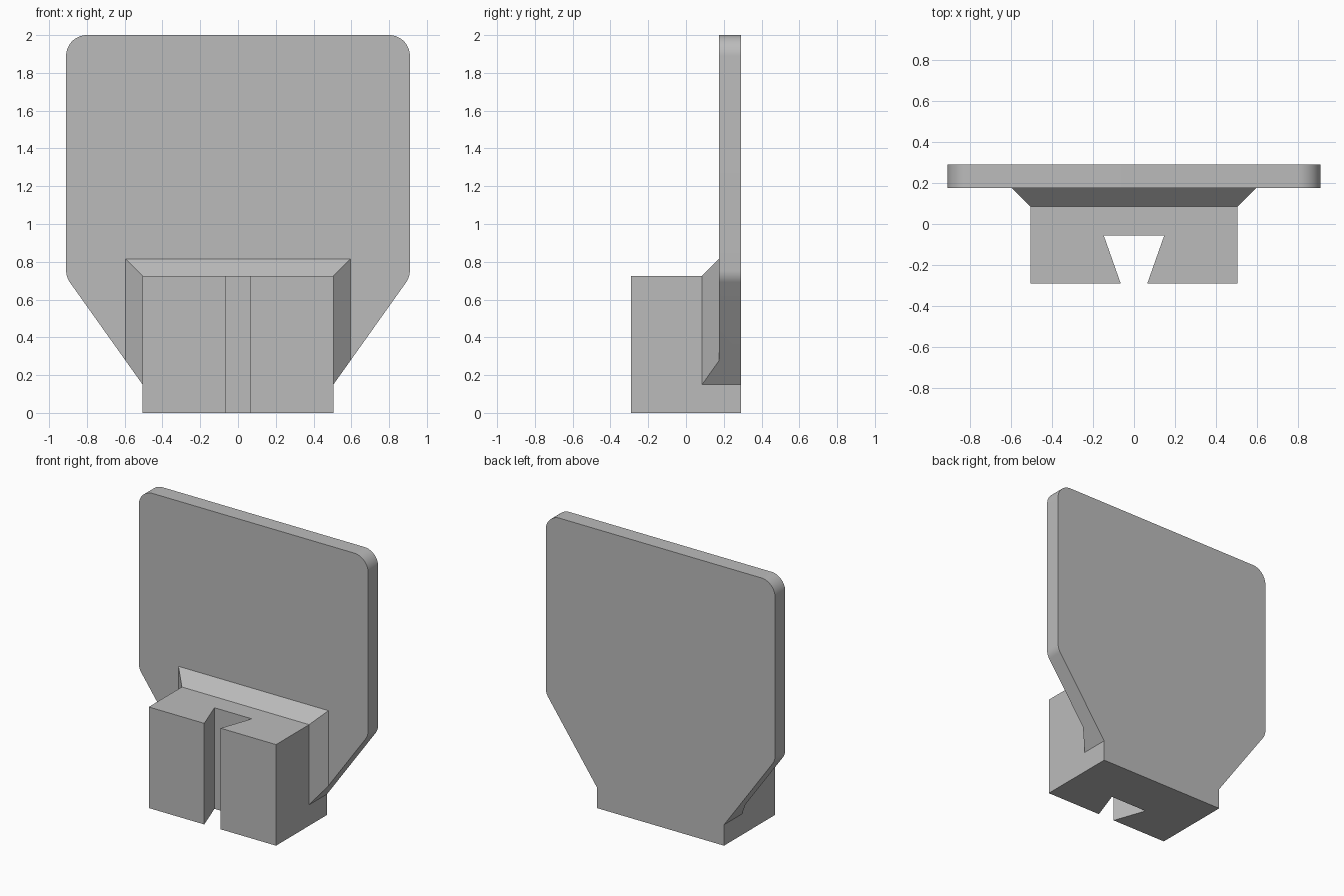
import bpy, bmesh, math
from mathutils import Vector

cube = bpy.data.objects.get("Cube")
if cube:
    bpy.data.objects.remove(cube, do_unlink=True)

grey = bpy.data.materials.new("light_grey")
grey.use_nodes = True
colour = (0.5, 0.5, 0.5, 1)
grey.diffuse_color = colour
grey.node_tree.nodes["Principled BSDF"].inputs["Base Color"].default_value = colour

# Shared dimensions
BLOCK_X, BLOCK_TOP = 0.505, 0.725
FRONT, BACK, PLATE_FRONT = -0.29, 0.29, 0.175
SHOULDER = 0.15
SLOPE = 1.405
FLARE = 0.09


def make_object(name, bm):
    bmesh.ops.recalc_face_normals(bm, faces=bm.faces)
    mesh = bpy.data.meshes.new(name)
    bm.to_mesh(mesh)
    bm.free()
    mesh.materials.append(grey)
    obj = bpy.data.objects.new(name, mesh)
    bpy.context.collection.objects.link(obj)
    return obj


def prism(name, points, direction):
    """Extrude a closed outline along a direction."""
    bm = bmesh.new()
    face = bm.faces.new([bm.verts.new(p) for p in points])
    geom = bmesh.ops.extrude_face_region(bm, geom=[face])["geom"]
    verts = [g for g in geom if isinstance(g, bmesh.types.BMVert)]
    bmesh.ops.translate(bm, verts=verts, vec=direction)
    return make_object(name, bm)


def mirrored(half):
    """Close a right-hand outline with its mirror image."""
    return half + [(-x, v) for x, v in reversed(half)]


def arc(cx, cz, radius, start, end, steps):
    angles = [math.radians(start + (end - start) * i / steps) for i in range(steps + 1)]
    return [(cx + radius * math.cos(a), cz + radius * math.sin(a)) for a in angles]


# Back plate: tapered foot, rounded lower and upper corners
half_width, radius = 0.91, 0.11
turn = math.atan(1 / SLOPE)
knee_z = SHOULDER + SLOPE * (half_width - BLOCK_X) + radius * math.tan(turn / 2)
cx = half_width - radius
plate_half = [(BLOCK_X, 0), (BLOCK_X, SHOULDER)]
plate_half += arc(cx, knee_z, radius, -math.degrees(turn), 0, 8)
plate_half += arc(cx, 2 - radius, radius, 0, 90, 16)
plate = prism("back_plate", [(x, PLATE_FRONT, z) for x, z in mirrored(plate_half)],
              (0, BACK - PLATE_FRONT, 0))

# Block with a full-height dovetail slot
block_half = [(0.148, -0.055), (0.065, FRONT), (BLOCK_X, FRONT), (BLOCK_X, PLATE_FRONT)]
block = prism("slotted_block", [(x, y, 0) for x, y in mirrored(block_half)],
              (0, 0, BLOCK_TOP))

# Sloping collar between block and plate, trimmed along the plate taper
bm = bmesh.new()
for s in (-1, 1):
    inner, outer = s * BLOCK_X, s * (BLOCK_X + FLARE)
    near = PLATE_FRONT - FLARE
    for p in ((inner, near, SHOULDER), (inner, near, BLOCK_TOP),
              (inner, PLATE_FRONT, SHOULDER),
              (outer, PLATE_FRONT, SHOULDER + SLOPE * FLARE),
              (outer, PLATE_FRONT, BLOCK_TOP + FLARE)):
        bm.verts.new(p)
bmesh.ops.convex_hull(bm, input=bm.verts)
collar = make_object("sloping_collar", bm)

# Fuse the parts into one solid
bpy.context.view_layer.objects.active = plate
for part in (block, collar):
    mod = plate.modifiers.new("join", "BOOLEAN")
    mod.operation, mod.solver, mod.object = "UNION", "EXACT", part
    bpy.ops.object.modifier_apply(modifier=mod.name)
    bpy.data.objects.remove(part, do_unlink=True)
plate.name = "plate_with_slotted_mount"

# Merge coplanar faces and smooth the rounded corners
bm = bmesh.new()
bm.from_mesh(plate.data)
bmesh.ops.remove_doubles(bm, verts=bm.verts, dist=0.0002)
bmesh.ops.dissolve_limit(bm, angle_limit=math.radians(0.5), verts=bm.verts, edges=bm.edges)
bm.to_mesh(plate.data)
bm.free()
bpy.ops.object.select_all(action="DESELECT")
plate.select_set(True)
bpy.ops.object.shade_smooth_by_angle(angle=math.radians(20))
